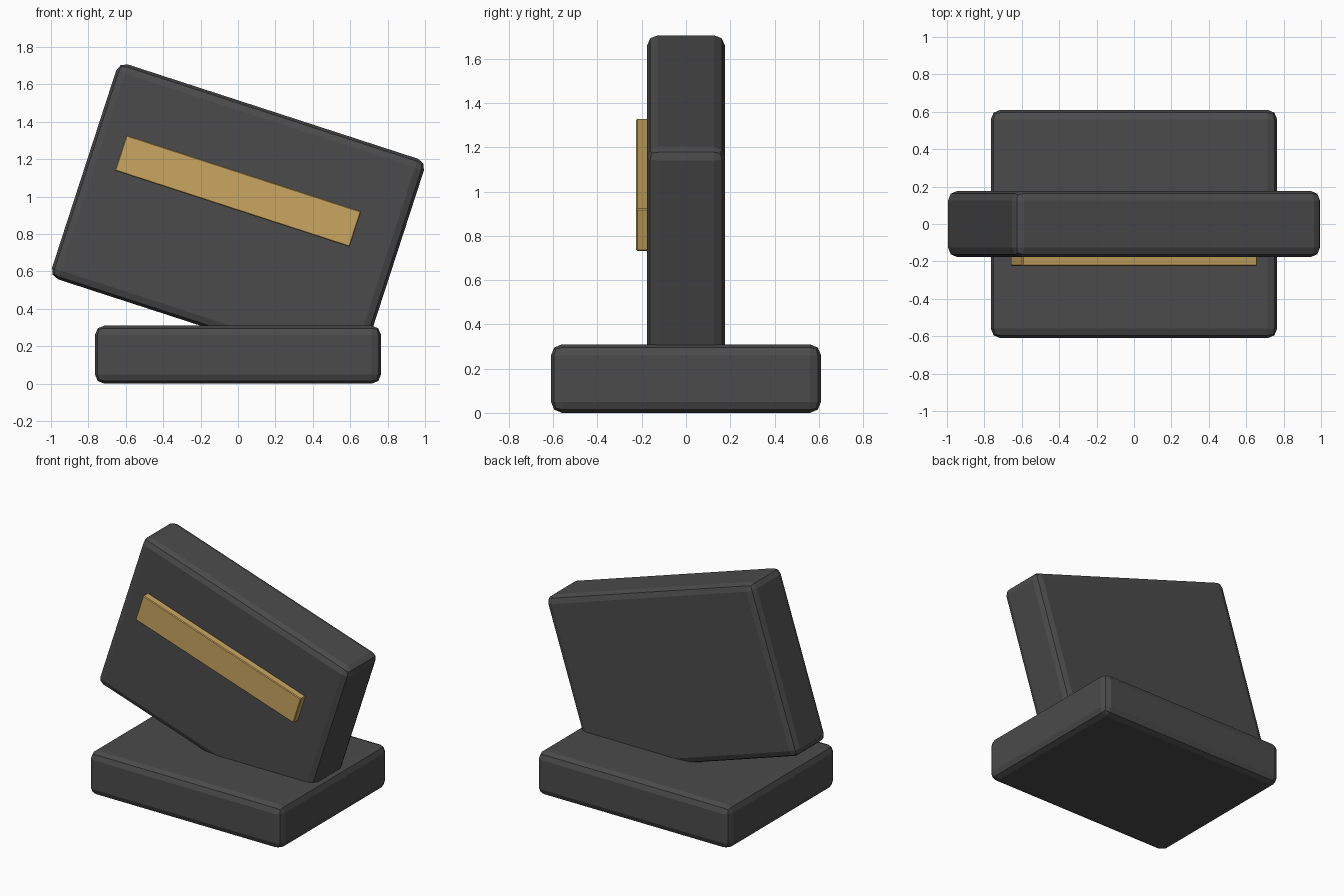
import bpy
from math import radians
from mathutils import Matrix

old = bpy.data.objects.get("Cube")
if old:
    bpy.data.objects.remove(old, do_unlink=True)


def material(name, colour):
    mat = bpy.data.materials.new(name)
    mat.use_nodes = True
    mat.diffuse_color = colour
    mat.node_tree.nodes["Principled BSDF"].inputs["Base Color"].default_value = colour
    return mat


def block(name, centre, size, mat, bevel, segments, tilt=0):
    """Box with bevelled edges, leaning about the front-to-back axis."""
    bpy.ops.mesh.primitive_cube_add(size=1, location=centre)
    obj = bpy.context.object
    obj.name = name
    obj.data.transform(Matrix.Diagonal((*size, 1)))
    obj.rotation_euler.y = radians(tilt)
    obj.data.materials.append(mat)
    mod = obj.modifiers.new("rounded_edges", "BEVEL")
    mod.width = bevel
    mod.segments = segments
    return obj


stone = material("dark_grey_stone", (0.07, 0.07, 0.07, 1))
gold = material("gold", (0.58, 0.38, 0.115, 1))

TILT = 18

# Flat plinth
block("base", (0, 0, 0.155), (1.53, 1.22, 0.31), stone, 0.05, 2)

# Leaning slab, sunk into the plinth at its lower corner
block("slab", (0, 0, 0.88), (1.73, 0.353, 1.208), stone, 0.05, 2, TILT)

# Raised plate on the front of the slab
block("plaque", (0, -0.195, 1.03), (1.32, 0.06, 0.2), gold, 0.005, 1, TILT)
